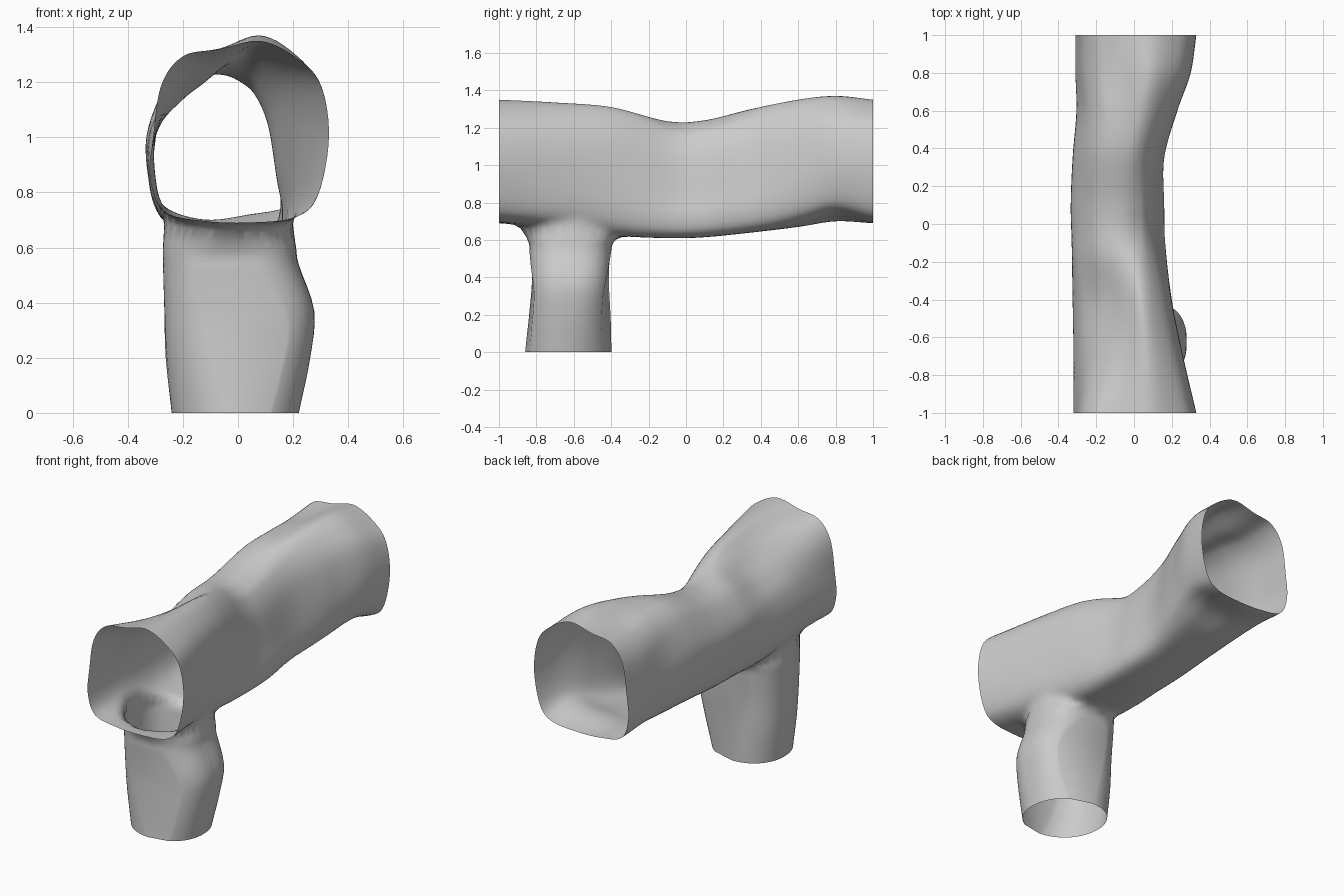
import bpy, bmesh, math
from mathutils import Vector

cube = bpy.data.objects.get("Cube")
if cube:
    bpy.data.objects.remove(cube)


def spline(pts, t, closed=False):
    """Catmull-Rom sample of a list of tuples, t from 0 to 1."""
    n = len(pts)
    u = t * (n if closed else n - 1)
    i = int(u) if closed else min(int(u), n - 2)
    f = u - i

    def pick(k):
        if closed:
            return Vector(pts[k % n])
        if k < 0:
            return Vector(pts[0]) * 2 - Vector(pts[1])
        if k >= n:
            return Vector(pts[-1]) * 2 - Vector(pts[-2])
        return Vector(pts[k])
    a, b, c, d = (pick(i + k) for k in (-1, 0, 1, 2))
    return b + (c - a) * f / 2 + (a * 2 - b * 5 + c * 4 - d) * f**2 / 2 + (b * 3 - a - c * 3 + d) * f**3 / 2


def fit(values, low, high):
    a, b = min(values), max(values)
    return [low + (v - a) * (high - low) / (b - a) for v in values]


# Cross-sections (x, z): open ends, dented front part, pinched middle, swollen back part
END = [(.33, 1), (.3, 1.19), (.21, 1.29), (.08, 1.35), (-.07, 1.32), (-.2, 1.295), (-.28, 1.19),
       (-.31, 1), (-.32, .85), (-.27, .73), (-.12, .695), (.05, .69), (.21, .71), (.29, .79)]
DENT = [(.215, 1), (.19, 1.17), (.13, 1.27), (.05, 1.32), (-.03, 1.27), (-.11, 1.2), (-.2, 1.13),
        (-.285, 1.04), (-.325, .88), (-.28, .72), (-.15, .65), (0, .64), (.14, .655), (.205, .76)]
MID = [(.145, .86), (.115, 1.05), (.07, 1.16), (.02, 1.21), (-.05, 1.24), (-.14, 1.235), (-.235, 1.18),
       (-.325, 1.03), (-.325, .86), (-.28, .72), (-.15, .64), (0, .61), (.13, .63), (.165, .72)]
BACK = [(.31, 1), (.28, 1.2), (.2, 1.31), (.08, 1.37), (-.07, 1.315), (-.19, 1.28), (-.27, 1.18),
        (-.305, 1), (-.31, .86), (-.27, .75), (-.12, .7), (.05, .72), (.18, .745), (.27, .81)]
# Along the tube: y, (left, right), (bottom, top), shares of dent, middle and back section
STATIONS = [(-1, -.32, .33, .69, 1.35, 0, 0, 0), (-.7, -.32, .26, .665, 1.335, .65, 0, 0),
            (-.4, -.325, .2, .625, 1.31, .9, .1, 0), (-.1, -.33, .165, .61, 1.235, .1, .9, 0),
            (.1, -.335, .16, .615, 1.24, 0, 1, 0), (.35, -.325, .16, .64, 1.3, 0, .8, .2),
            (.6, -.305, .23, .67, 1.35, 0, .35, .65), (.8, -.31, .3, .7, 1.37, 0, 0, 1),
            (1, -.31, .33, .69, 1.35, 0, 0, 0)]
# Down the branch: z, (left, right), (front, back), roundness, skew
LEVELS = [(.6, -.275, .213, -.845, -.385, .78, 0), (.54, -.273, .22, -.84, -.395, .77, 0),
          (.37, -.268, .277, -.84, -.4, .77, 0), (.2, -.262, .262, -.85, -.4, .85, .02),
          (0, -.24, .22, -.86, -.4, .95, .04)]
AROUND, ALONG, DOWN = 84, 90, 16


def section(t, dent, mid, back):
    shares = ((END, 1 - dent - mid - back), (DENT, dent), (MID, mid), (BACK, back))
    return sum((spline(shape, t, True) * share for shape, share in shares), Vector((0, 0)))


# Main tube
bm = bmesh.new()
rings = []
for j in range(ALONG + 1):
    y, left, right, bottom, top, *shares = spline(STATIONS, j / ALONG)
    pts = [section(i / AROUND, *shares) for i in range(AROUND)]
    xs = fit([p.x for p in pts], left, right)
    zs = fit([p.y for p in pts], bottom, top)
    rings.append([bm.verts.new((x, y, z)) for x, z in zip(xs, zs)])
for a, b in zip(rings, rings[1:]):
    for i in range(AROUND):
        k = (i + 1) % AROUND
        bm.faces.new((a[i], b[i], b[k], a[k]))

# Opening in the floor of the tube
CX, CY, RX, RY = -.035, -.615, .225, .27


def in_hole(c):
    return c.z < .8 and ((c.x - CX) / RX) ** 2 + ((c.y - CY) / RY) ** 2 < 1


bmesh.ops.delete(bm, geom=[f for f in bm.faces if in_hole(f.calc_center_median())], context='FACES')
rim = [e for e in bm.edges if e.is_boundary and all(abs(v.co.y) < .99 for v in e.verts)]
rim_verts = list({v for e in rim for v in e.verts})
for v in rim_verts:
    d = Vector(((v.co.x - CX) / RX, (v.co.y - CY) / RY)).normalized()
    v.co.x, v.co.y = CX + d.x * RX, CY + d.y * RY


def angle(v):
    return math.atan2((v.co.y - CY) / RY, (v.co.x - CX) / RX)


def power(v, exponent):
    return math.copysign(abs(v) ** exponent, v)


# Branch, drawn down from the opening ring by ring
edges = rim
for s in range(DOWN + 1):
    z, left, right, front, back, rounding, skew = spline(LEVELS, s / DOWN)
    new = bmesh.ops.extrude_edge_only(bm, edges=edges)["geom"]
    verts = sorted((g for g in new if isinstance(g, bmesh.types.BMVert)), key=angle)
    edges = [g for g in new if isinstance(g, bmesh.types.BMEdge) and all(v in verts for v in g.verts)]
    for i, v in enumerate(verts):
        even = -math.pi + math.tau * (i + .5) / len(verts)
        a = angle(v)
        a += (even - a) * .3
        size = .5 - skew / 2 * math.sin(2 * a)
        v.co = ((left + right) / 2 + power(math.cos(a), rounding) * (right - left) * size,
                (front + back) / 2 + power(math.sin(a), rounding) * (back - front) * size, z)

# Soften the joint
joint = [v for v in bm.verts if .55 < v.co.z < .76 and abs(v.co.y - CY) < .32 and abs(v.co.x - CX) < .27]
for _ in range(4):
    bmesh.ops.smooth_vert(bm, verts=joint, factor=.4, use_axis_x=True, use_axis_y=True, use_axis_z=True)

bmesh.ops.recalc_face_normals(bm, faces=bm.faces)
mesh = bpy.data.meshes.new("branched_tube")
bm.to_mesh(mesh)
bm.free()
tube = bpy.data.objects.new("branched_tube", mesh)
bpy.context.collection.objects.link(tube)

# Plain grey material
grey = bpy.data.materials.new("light_grey")
grey.use_nodes = True
grey.diffuse_color = (.6, .6, .6, 1)
grey.node_tree.nodes["Principled BSDF"].inputs["Base Color"].default_value = (.6, .6, .6, 1)
mesh.materials.append(grey)

bpy.context.view_layer.objects.active = tube
tube.select_set(True)
bpy.ops.object.shade_smooth_by_angle(angle=math.radians(70))
